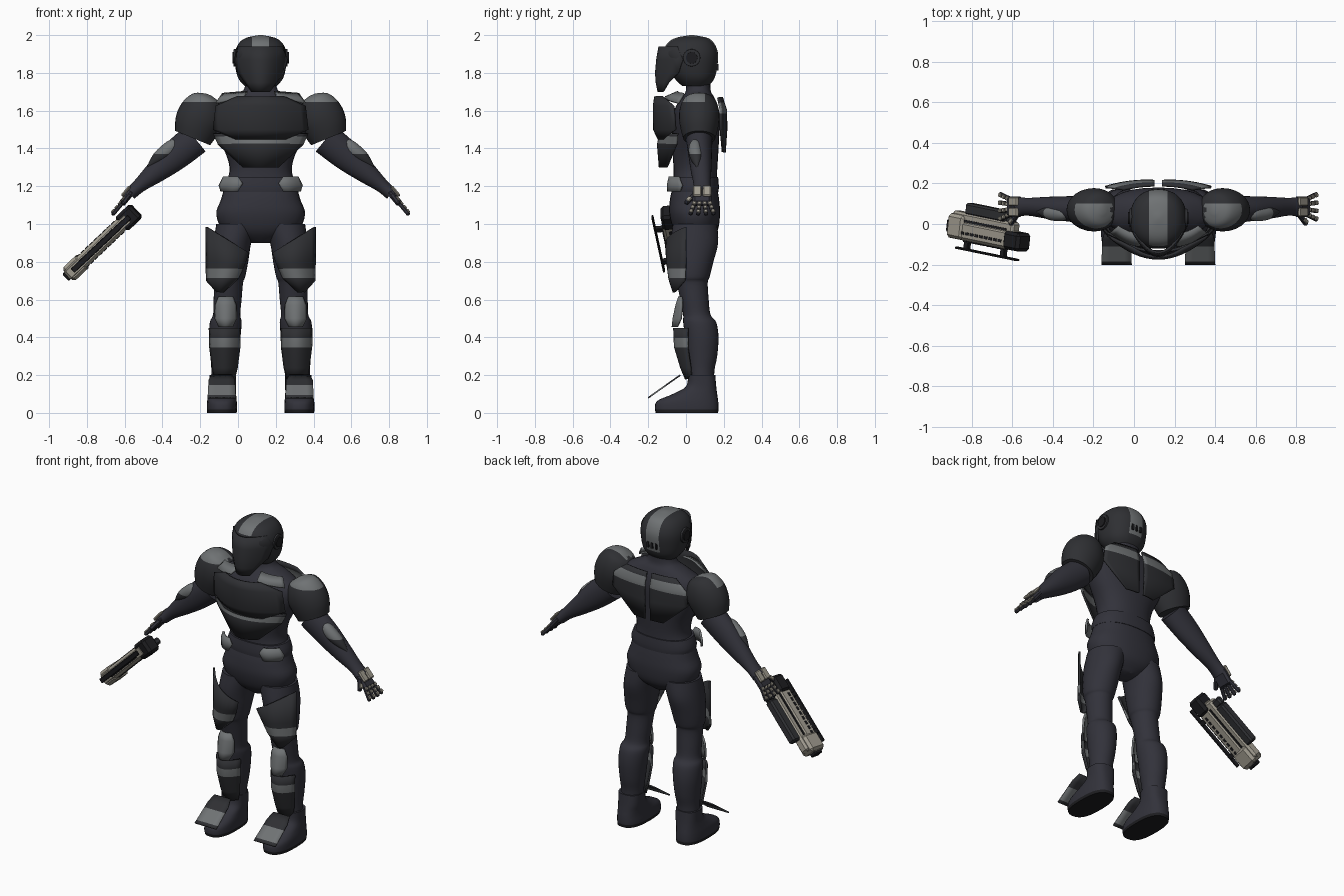
import bpy, bmesh, math
from mathutils import Vector, Matrix

if "Cube" in bpy.data.objects:
    bpy.data.objects.remove(bpy.data.objects["Cube"])

CENTRE = 0.12  # body axis; part coordinates are offsets from it
X, Y, Z = Vector((1, 0, 0)), Vector((0, 1, 0)), Vector((0, 0, 1))


def material(name, rgb):
    m = bpy.data.materials.new(name)
    m.use_nodes = True
    m.diffuse_color = (*rgb, 1)
    m.node_tree.nodes["Principled BSDF"].inputs["Base Color"].default_value = (*rgb, 1)
    return m


suit = material("dark suit", (.032, .032, .043))
armour = material("dark armour", (.028, .029, .033))
trim = material("grey trim", (.16, .17, .175))
tan = material("tan plating", (.36, .335, .28))
black = material("black parts", (.012, .012, .014))


def finish(name, bm, mats, cuts=(), rule=None, mirror=False, thick=0, angle=40):
    """Cut colour borders, colour faces by rule and make the object."""
    for axis, value in cuts:
        bmesh.ops.bisect_plane(bm, geom=bm.verts[:] + bm.edges[:] + bm.faces[:],
                               plane_co=axis * value, plane_no=axis)
    bmesh.ops.recalc_face_normals(bm, faces=bm.faces[:])
    if rule:
        for f in bm.faces:
            f.material_index = int(rule(f.calc_center_median()))
    mesh = bpy.data.meshes.new(name)
    bm.to_mesh(mesh)
    bm.free()
    ob = bpy.data.objects.new(name, mesh)
    bpy.context.collection.objects.link(ob)
    ob.location.x = CENTRE
    for m in mats:
        mesh.materials.append(m)
    bpy.ops.object.select_all(action='DESELECT')
    ob.select_set(True)
    bpy.context.view_layer.objects.active = ob
    bpy.ops.object.shade_smooth_by_angle(angle=math.radians(angle))
    if thick:
        s = ob.modifiers.new("thickness", 'SOLIDIFY')
        s.thickness, s.offset = thick, 0
    if mirror:
        ob.modifiers.new("mirror", 'MIRROR').use_mirror_merge = False
    return ob


def spline(rows, steps):
    """Smoothly interpolate rows of numbers."""
    rows = [Vector(r) for r in rows]
    out = []
    for i in range(len(rows) - 1):
        a, b, c, d = rows[max(i - 1, 0)], rows[i], rows[i + 1], rows[min(i + 2, len(rows) - 1)]
        for k in range(steps):
            t = k / steps
            out.append(b + (c - a) * (t / 2) + (a * 2 - b * 5 + c * 4 - d) * (t * t / 2)
                       + (b * 3 - a - c * 3 + d) * (t ** 3 / 2))
    return out + [rows[-1]]


def loft(name, rings, mats, u=X, v=Y, power=2, seg=28, steps=4, **kw):
    """Skin rings of x, y, z, radius along u, radius along v."""
    bm = bmesh.new()
    loops = []
    for r in spline(rings, steps):
        loop = []
        for i in range(seg):
            a = 2 * math.pi * i / seg
            c, s = math.cos(a), math.sin(a)
            p = Vector(r[:3]) + u * (r[3] * math.copysign(abs(c) ** (2 / power), c))
            loop.append(bm.verts.new(p + v * (r[4] * math.copysign(abs(s) ** (2 / power), s))))
        loops.append(loop)
    for a, b in zip(loops, loops[1:]):
        for i in range(seg):
            j = (i + 1) % seg
            bm.faces.new((a[i], a[j], b[j], b[i]))
    bm.faces.new(loops[0])
    bm.faces.new(loops[-1])
    return finish(name, bm, mats, **kw)


def level(rows):
    """Horizontal rings from z, x, half width, front y, back y."""
    return [(x, (f + b) / 2, z, w, (b - f) / 2) for z, x, w, f, b in rows]


def plate(name, rows, mats, band=None, cols=10, thick=.012, **kw):
    """Bowed plate; each row is x0, z0, x1, z1, y at start, middle, end."""
    bm = bmesh.new()
    grid = []
    for x0, z0, x1, z1, ya, ym, yb in rows:
        line = []
        for i in range(cols + 1):
            t = i / cols
            y = ya * (1 - t) * (1 - 2 * t) + ym * 4 * t * (1 - t) + yb * t * (2 * t - 1)
            line.append(bm.verts.new((x0 + (x1 - x0) * t, y, z0 + (z1 - z0) * t)))
        grid.append(line)
    for a, b in zip(grid, grid[1:]):
        for i in range(cols):
            bm.faces.new((a[i], a[i + 1], b[i + 1], b[i]))
    if band:
        kw["cuts"] = [(Z, h) for h in band]
        kw["rule"] = lambda c: band[0] < c.z < band[1]
    return finish(name, bm, mats, thick=thick, **kw)


def wide(rows, x=0):
    """Symmetric plate rows from z, half width, edge y, middle y."""
    return [(x - w, z, x + w, z, e, m, e) for z, w, e, m in rows]


def frame(origin, along, up):
    """Local frame: length, width, height."""
    a = Vector(along).normalized()
    h = (Vector(up) - a * a.dot(Vector(up))).normalized()
    m = Matrix((a, h.cross(a), h)).transposed().to_4x4()
    m.translation = origin
    return m


def block(name, fr, centre, size, mat, bevel=.006, **kw):
    bm = bmesh.new()
    bmesh.ops.create_cube(bm, size=1, matrix=fr @ Matrix.Translation(centre)
                          @ Matrix.Diagonal((*size, 1)))
    if bevel:
        bmesh.ops.bevel(bm, geom=bm.edges[:], offset=bevel, segments=1, affect='EDGES')
    return finish(name, bm, [mat], angle=20, **kw)


# Torso and neck
loft("torso", level([
    (.90, 0, .05, .0, .11), (.96, 0, .19, -.06, .165), (1.05, 0, .235, -.088, .18),
    (1.13, 0, .21, -.085, .175), (1.2, 0, .19, -.07, .165), (1.28, 0, .165, -.065, .165),
    (1.36, 0, .18, -.07, .17), (1.45, 0, .225, -.07, .175), (1.55, 0, .265, -.07, .18),
    (1.62, 0, .25, -.055, .17), (1.67, 0, .17, -.02, .15), (1.71, 0, .09, .0, .13),
    (1.8, 0, .08, .0, .13)]), [suit], power=2.3)
loft("belt", level([(1.17, 0, .2, -.078, .172), (1.2, 0, .203, -.08, .174),
                    (1.25, 0, .185, -.075, .17)]), [suit], power=2.3, steps=2)

# Legs and boots
loft("leg", level([
    (1.0, .125, .11, -.07, .165), (.9, .15, .1, -.082, .17), (.8, .163, .097, -.072, .145),
    (.72, .17, .088, -.06, .125), (.69, .17, .077, -.05, .115), (.6, .175, .074, -.03, .12),
    (.52, .18, .072, -.015, .13), (.48, .185, .084, -.015, .16), (.4, .19, .083, -.005, .172),
    (.3, .192, .074, .005, .165), (.22, .195, .066, .015, .15), (.12, .2, .064, .02, .15)]),
    [suit], mirror=True)
loft("boot", level([
    (0, .205, .078, -.16, .17), (.03, .205, .08, -.165, .172), (.065, .205, .078, -.15, .17),
    (.1, .203, .073, -.07, .165), (.14, .2, .07, .0, .16), (.2, .2, .07, .01, .155)]),
    [suit, black], power=2.6, mirror=True, cuts=[(Z, .018)], rule=lambda c: c.z < .018)

# Shoulders, forearms and forearm guards
slope = Vector((.925, 0, .38))
loft("shoulder", [
    (.36, .07, 1.455, .1, .085), (.342, .07, 1.51, .118, .1), (.318, .07, 1.565, .125, .107),
    (.297, .07, 1.62, .11, .1), (.28, .07, 1.665, .075, .075), (.275, .07, 1.685, .015, .02)],
    [armour, trim], u=slope, v=Y, mirror=True, cuts=[(Z, 1.645), (Y, .1)],
    rule=lambda c: c.z > 1.645 and c.y < .1 and c.x > .23)
out = Vector((.63, 0, .776))
loft("forearm", [
    (.345, .07, 1.45, .085, .07), (.45, .075, 1.365, .08, .062), (.55, .08, 1.28, .06, .054),
    (.64, .085, 1.205, .038, .044), (.69, .085, 1.16, .034, .048)],
    [suit], u=out, v=Y, mirror=True)
loft("forearm_guard", [
    (.43, .05, 1.445, .004, .004), (.46, .05, 1.42, .032, .03), (.5, .05, 1.385, .038, .036),
    (.55, .055, 1.345, .03, .03), (.6, .06, 1.3, .004, .004)], [armour, trim], u=out, v=Y,
    mirror=True, cuts=[(Z, 1.37)], rule=lambda c: c.z > 1.37)

# Hands
hand = frame((.7, .085, 1.15), (.64, 0, -.77), (.77, 0, .64))
block("palm", hand, (.015, 0, 0), (.1, .1, .036), suit, .012, mirror=True)
for side in (-1, 1):
    block("hand_plate", hand, (-.01, side * .026, .026), (.07, .046, .016), tan, mirror=True)
for i in range(4):
    side = i - 1.5
    finger = frame(hand @ Vector((.06, side * .028, 0)), (.64, side * .2, -.77), (.77, 0, .64))
    block("finger", finger, (.032, 0, 0), (.085, .021, .021), suit, mirror=True)
    for k in range(3):
        block("finger_plate", finger, (k * .028, 0, .012), (.02, .02, .01), tan, .003, mirror=True)
thumb = frame(hand @ Vector((0, -.045, 0)), (.45, -.6, -.6), (.77, 0, .64))
block("thumb", thumb, (.03, 0, 0), (.075, .024, .024), suit, mirror=True)
block("thumb_plate", thumb, (.04, 0, .013), (.03, .022, .01), tan, .003, mirror=True)

# Helmet with central stripe, visor and ear discs
loft("helmet", level([
    (1.73, 0, .085, -.02, .12), (1.77, 0, .118, -.06, .15), (1.83, 0, .134, -.1, .165),
    (1.9, 0, .138, -.122, .17), (1.955, 0, .117, -.1, .15), (1.985, 0, .078, -.055, .115),
    (2.0, 0, .01, .02, .04)]), [armour, trim], power=2.3, seg=36,
    cuts=[(X, -.045), (X, .045), (Z, 1.94), (Z, 1.79)],
    rule=lambda c: abs(c.x) < .045 and c.z > (1.94 if c.y < .03 else 1.79))
plate("visor", wide([(1.94, .115, -.045, -.14), (1.87, .137, -.015, -.152),
                     (1.8, .118, -.04, -.158), (1.75, .08, -.09, -.155),
                     (1.7, .045, -.12, -.145)]), [armour])
for k in (0, 1):
    loft("ear_disc", [(.12, .03, 1.88, .047 - k * .015, .047 - k * .015),
                      (.143 + k * .006, .03, 1.88, .045 - k * .015, .045 - k * .015)],
         [(armour, black)[k]], u=Y, v=Z, steps=1, mirror=True)
for k in (-1, 0, 1):
    block("helmet_vent", frame((k * .028, .167, 1.83), X, Z), (0, 0, 0),
          (.012, .009, .035), black, 0)

# Chest, collar, hip and back plates
plate("upper_chest_plate", wide([(1.675, .12, -.12, -.162), (1.625, .235, -.065, -.17),
                                 (1.5, .25, -.055, -.168), (1.45, .13, -.115, -.145)]),
      [armour], cols=16)
plate("lower_chest_plate", wide([(1.48, .25, -.045, -.135), (1.42, .222, -.05, -.148),
                                 (1.3, .09, -.1, -.138)]),
      [armour, trim], band=(1.425, 1.465), cols=16)
plate("collar_plate", [(.07, 1.7, .2, 1.69, -.04, -.04, -.01),
                       (.09, 1.67, .235, 1.64, -.11, -.09, -.04)], [trim], mirror=True)
plate("hip_plate", [(.12, 1.25, .195, 1.25, -.085, -.075, -.035),
                    (.095, 1.215, .218, 1.205, -.092, -.082, -.02),
                    (.12, 1.172, .208, 1.172, -.092, -.082, -.03)], [trim], mirror=True)
plate("back_plate", [(.018, 1.67, .17, 1.67, .19, .185, .17),
                     (.018, 1.6, .25, 1.61, .21, .207, .182),
                     (.018, 1.5, .262, 1.52, .212, .208, .182),
                     (.018, 1.38, .1, 1.38, .205, .202, .195)],
      [armour, trim], band=(1.585, 1.64), mirror=True)

# Thigh, knee, shin and foot plates
plate("thigh_plate", [(.065, .85, .287, .985, -.075, -.1, .0),
                      (.085, .79, .287, .8, -.06, -.095, .0),
                      (.12, .715, .285, .7, -.05, -.085, -.005),
                      (.2, .64, .23, .64, -.06, -.065, -.055)],
      [armour, trim], band=(.715, .765), mirror=True)
plate("knee_plate", wide([(.615, .035, -.022, -.035), (.57, .053, -.02, -.05),
                          (.5, .055, -.025, -.065), (.455, .033, -.045, -.07)], .185),
      [trim], mirror=True)
plate("shin_plate", wide([(.45, .08, .01, -.062), (.35, .078, .01, -.058),
                          (.24, .064, .025, -.025), (.18, .05, .03, .0)], .19),
      [armour, trim], band=(.348, .396), mirror=True)
plate("foot_plate", wide([(.2, .055, -.03, -.03), (.17, .07, -.073, -.073),
                          (.08, .075, -.2, -.2)], .206),
      [armour, trim], band=(.092, .145), cols=4, thick=.008, mirror=True)

# Weapon: body, grip end, magazine, raised rail and side slots
gun = frame((-.84, -.035, .9), (-.39, .08, -.37), -Y)
block("weapon_body", gun, (.02, 0, .02), (.46, .075, .095), tan, .015)
block("weapon_lower_body", gun, (.02, 0, -.035), (.42, .06, .07), tan, .012)
block("weapon_barrel_shroud", gun, (.19, 0, .005), (.11, .095, .12), tan, .015)
block("weapon_grip_end", gun, (-.2, 0, .02), (.11, .1, .09), black, .015)
block("weapon_magazine", gun, (.01, 0, -.09), (.28, .055, .06), armour, .01)
block("weapon_handle", gun, (-.15, 0, -.06), (.05, .04, .12), armour, .01)
block("weapon_rail", gun, (-.01, 0, .112), (.42, .03, .01), black, .003)
for l in (-.12, .13):
    block("rail_post", gun, (l, 0, .085), (.03, .025, .05), black, .003)
block("muzzle", gun, (.255, 0, .01), (.02, .05, .06), black, .005)
for k in range(9):
    l = -.12 + k * .032
    block("rail_tooth", gun, (l, 0, .07), (.022, .034, .01), black, 0)
    for side in (-1, 1):
        block("side_slot", gun, (l, side * .037, .03), (.022, .008, .014), black, 0)
for side in (-1, 1):
    block("side_groove", gun, (.0, side * .03, -.03), (.3, .008, .012), black, 0)
